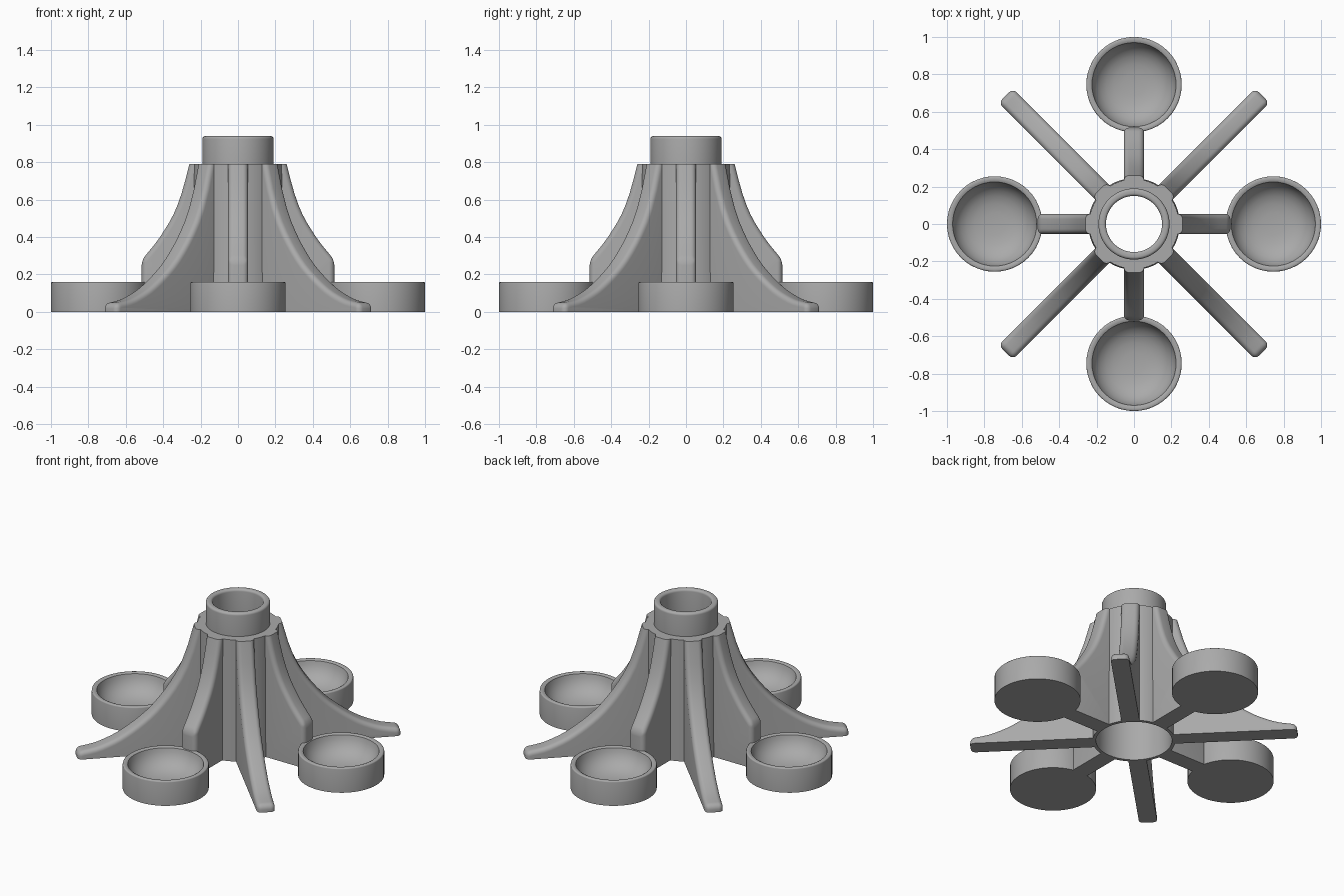
import bpy, bmesh, math
from mathutils import Matrix

if "Cube" in bpy.data.objects:
    bpy.data.objects.remove(bpy.data.objects["Cube"])

grey = bpy.data.materials.new("mid grey")
grey.use_nodes = True
grey.diffuse_color = (0.4, 0.4, 0.4, 1)
grey.node_tree.nodes["Principled BSDF"].inputs["Base Color"].default_value = (0.4, 0.4, 0.4, 1)


def finish(name, bm):
    bmesh.ops.remove_doubles(bm, verts=bm.verts, dist=0.0005)
    bmesh.ops.recalc_face_normals(bm, faces=bm.faces)
    mesh = bpy.data.meshes.new(name)
    bm.to_mesh(mesh)
    bm.free()
    obj = bpy.data.objects.new(name, mesh)
    bpy.context.collection.objects.link(obj)
    mesh.materials.append(grey)
    bpy.ops.object.select_all(action='DESELECT')
    obj.select_set(True)
    bpy.context.view_layer.objects.active = obj
    bpy.ops.object.shade_smooth_by_angle(angle=math.radians(35))
    return obj


def lathe(name, profile, closed, steps=64):
    """Spin an (r, z) profile around z."""
    bm = bmesh.new()
    verts = [bm.verts.new((r, 0, z)) for r, z in profile]
    edges = [bm.edges.new(pair) for pair in zip(verts, verts[1:])]
    if closed:
        edges.append(bm.edges.new((verts[-1], verts[0])))
    bmesh.ops.spin(bm, geom=verts + edges, cent=(0, 0, 0), axis=(0, 0, 1),
                   angle=math.tau, steps=steps)
    return finish(name, bm)


def arc(cx, cz, radius, start, end, n=5):
    return [(cx + radius * math.cos(math.radians(start + (end - start) * i / n)),
             cz + radius * math.sin(math.radians(start + (end - start) * i / n)))
            for i in range(n + 1)]


def curve_height(r):
    """Concave sweep shared by all the ribs, interpolated smoothly."""
    pts = [(0.26, 0.79), (0.30, 0.63), (0.35, 0.505), (0.43, 0.38), (0.525, 0.265),
           (0.63, 0.18), (0.73, 0.115), (0.85, 0.065), (0.97, 0.045)]
    for (r0, z0), (r1, z1) in zip(pts, pts[1:]):
        if r <= r1:
            return z0 + (z1 - z0) * (r - r0) / (r1 - r0)
    return pts[-1][1]


def rib(name, reach, angle, count):
    """Upright rib with a rounded outer edge, pointing outwards at an angle."""
    half = 0.054
    radii = [0.26 + (reach - 0.26) * (i / count) for i in range(count + 1)]
    outer = [(r, curve_height(r)) for r in radii]
    # soften the interpolated sweep
    outer = [outer[0]] + [(b[0], (a[1] + 2 * b[1] + c[1]) / 4)
                          for a, b, c in zip(outer, outer[1:], outer[2:])] + [outer[-1]]
    profile = [(0.225, 0), (0.225, 0.79)] + outer + [(reach, 0)]
    bm = bmesh.new()
    face = bm.faces.new([bm.verts.new((r, -half, z)) for r, z in profile])
    extruded = bmesh.ops.extrude_face_region(bm, geom=[face])
    moved = [g for g in extruded["geom"] if isinstance(g, bmesh.types.BMVert)]
    bmesh.ops.translate(bm, verts=moved, vec=(0, 2 * half, 0))

    def rounded(edge):
        a, b = (v.co for v in edge.verts)
        along = abs(a.y - b.y) < 0.001 and min(a.x, b.x) > 0.255
        tip = min(a.x, b.x) > reach - 0.001 and min(a.z, b.z) > 0.01
        return along or tip
    bmesh.ops.bevel(bm, geom=[e for e in bm.edges if rounded(e)], offset=0.028,
                    offset_type='OFFSET', segments=5, profile=0.5,
                    affect='EDGES', clamp_overlap=True)
    bmesh.ops.rotate(bm, verts=bm.verts, matrix=Matrix.Rotation(angle, 3, 'Z'))
    return finish(name, bm)


# Hollow hub with a narrower collar on top
lathe("hub", [(0.225, 0), (0.245, 0), (0.24, 0.79), (0.19, 0.79)]
      + arc(0.175, 0.925, 0.015, 0, 90) + arc(0.165, 0.925, 0.015, 90, 180)
      + [(0.15, 0.77), (0.215, 0.77)], True)

# Four short ribs with dishes, four long ribs on the diagonals
for i, side in enumerate(["left", "back", "right", "front"]):
    turn = i * math.pi / 2
    rib(side + "_short_rib", 0.515, turn, 12)
    rib(f"long_rib_{i + 1}", 0.97, turn + math.pi / 4, 20)
    dish = lathe(side + "_dish", [(0, 0), (0.255, 0)] + arc(0.247, 0.152, 0.008, 0, 90, 3)
                 + [(0.235, 0.16), (0.225, 0.155), (0.219, 0.13), (0.203, 0.098),
                    (0.18, 0.072), (0.15, 0.052), (0.11, 0.037), (0.06, 0.03), (0, 0.028)],
                 False, 48)
    dish.location = (0.745 * math.cos(turn), 0.745 * math.sin(turn), 0)
